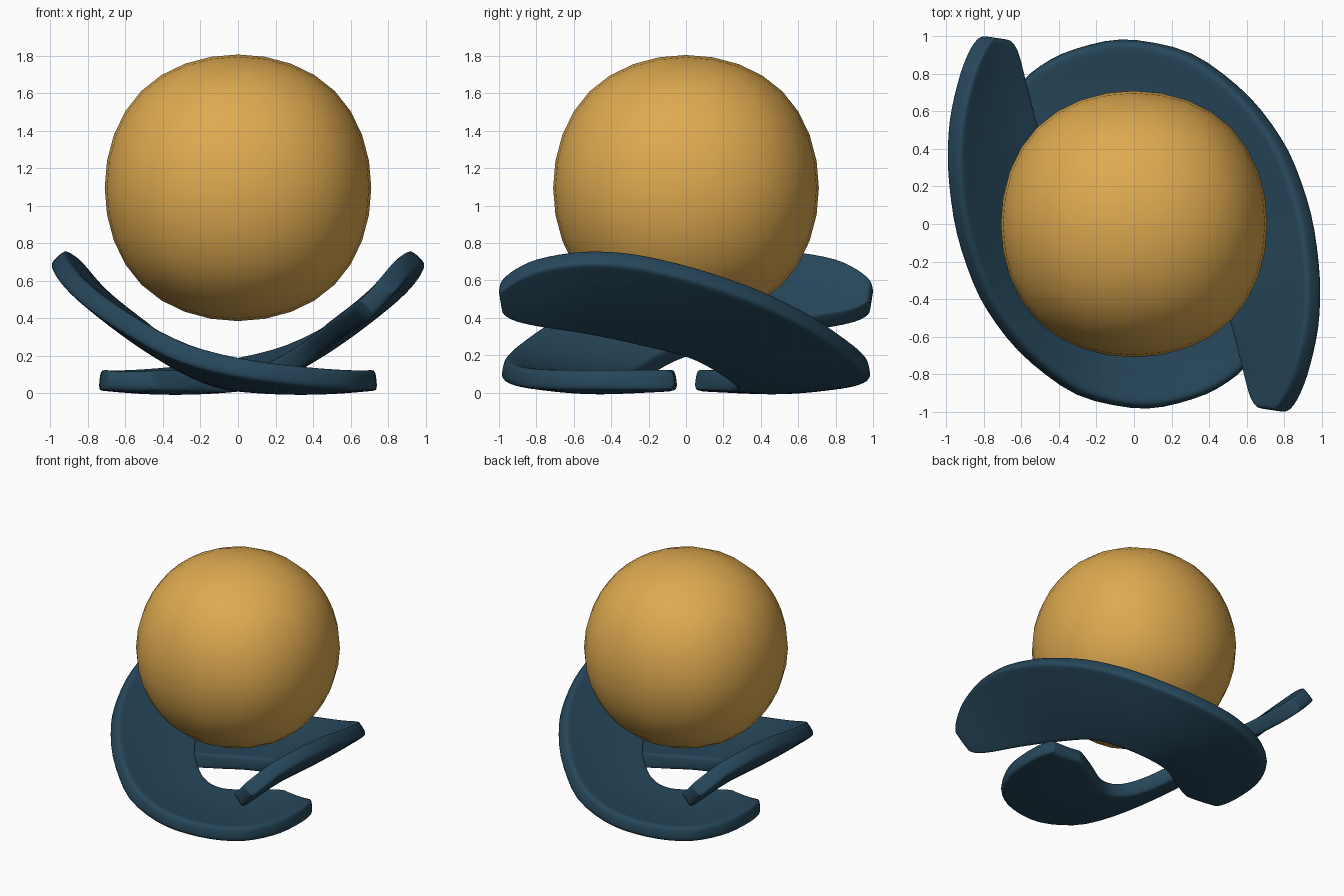
import bpy, bmesh, math
from mathutils import Vector, Matrix

if "Cube" in bpy.data.objects:
    bpy.data.objects.remove(bpy.data.objects["Cube"])


def material(name, rgb):
    m = bpy.data.materials.new(name)
    m.diffuse_color = (*rgb, 1)
    m.use_nodes = True
    m.node_tree.nodes["Principled BSDF"].inputs["Base Color"].default_value = m.diffuse_color
    return m


GOLD = material("warm gold", (0.73, 0.40, 0.08))
NAVY = material("dark teal blue", (0.02, 0.064, 0.105))


def smooth_object(name, bm, mat):
    mesh = bpy.data.meshes.new(name)
    bmesh.ops.recalc_face_normals(bm, faces=bm.faces)
    bm.to_mesh(mesh)
    bm.free()
    for p in mesh.polygons:
        p.use_smooth = True
    mesh.materials.append(mat)
    ob = bpy.data.objects.new(name, mesh)
    bpy.context.collection.objects.link(ob)
    return ob


# ball: cube rounded by subdivision, face centre at radius 0.71
bm = bmesh.new()
bmesh.ops.create_cube(bm, size=2 * 0.71 / 0.839)
bmesh.ops.translate(bm, verts=bm.verts, vec=(0, 0, 1.095))
ball = smooth_object("ball", bm, GOLD)
sub = ball.modifiers.new("round", 'SUBSURF')
sub.levels = sub.render_levels = 3

# blade: (outer edge, inner edge) from the flat foot round to the raised tip
STATIONS = [
    ((-.69, .06, .07), (-.46, .05, .07)),
    ((-.74, .17, .07), (-.37, .09, .07)),
    ((-.74, .50, .07), (-.24, .16, .065)),
    ((-.61, .77, .07), (-.12, .24, .06)),
    ((-.40, .91, .085), (-.03, .27, .06)),
    ((-.08, 1.0, .12), (.06, .27, .07)),
    ((.30, .93, .20), (.16, .24, .10)),
    ((.61, .68, .38), (.28, .15, .16)),
    ((.81, .40, .52), (.38, .02, .23)),
    ((.93, .05, .64), (.45, -.20, .28)),
    ((.97, -.28, .72), (.50, -.40, .325)),
    ((.96, -.55, .735), (.56, -.60, .36)),
    ((.89, -.82, .69), (.62, -.82, .39)),
    ((.83, -.95, .61), (.65, -.93, .42)),
    ((.78, -1.0, .56), (.69, -.985, .46)),
]
ACROSS = (0, .07, .3, .5, .7, .93, 1)


def blade(name, angle):
    bm = bmesh.new()
    rows = []
    for outer, inner in STATIONS:
        o, i = Vector(outer), Vector(inner)
        sag = 0.03 * (o - i).length
        rows.append([bm.verts.new(o.lerp(i, v) - Vector((0, 0, sag * math.sin(math.pi * v))))
                     for v in ACROSS])
    for a, b in zip(rows, rows[1:]):
        for k in range(len(ACROSS) - 1):
            bm.faces.new((a[k], a[k + 1], b[k + 1], b[k]))
    bmesh.ops.rotate(bm, verts=bm.verts, cent=(0, 0, 0),
                     matrix=Matrix.Rotation(angle, 3, 'Z'))
    ob = smooth_object(name, bm, NAVY)
    sol = ob.modifiers.new("thickness", 'SOLIDIFY')
    sol.thickness, sol.offset = 0.11, 0
    sol.use_even_offset = True
    sol.edge_crease_rim = sol.edge_crease_outer = sol.edge_crease_inner = 0.25
    s = ob.modifiers.new("round", 'SUBSURF')
    s.levels = s.render_levels = 2
    return ob


# two blades, half a turn apart
blade("right_blade", 0)
blade("left_blade", math.pi)
